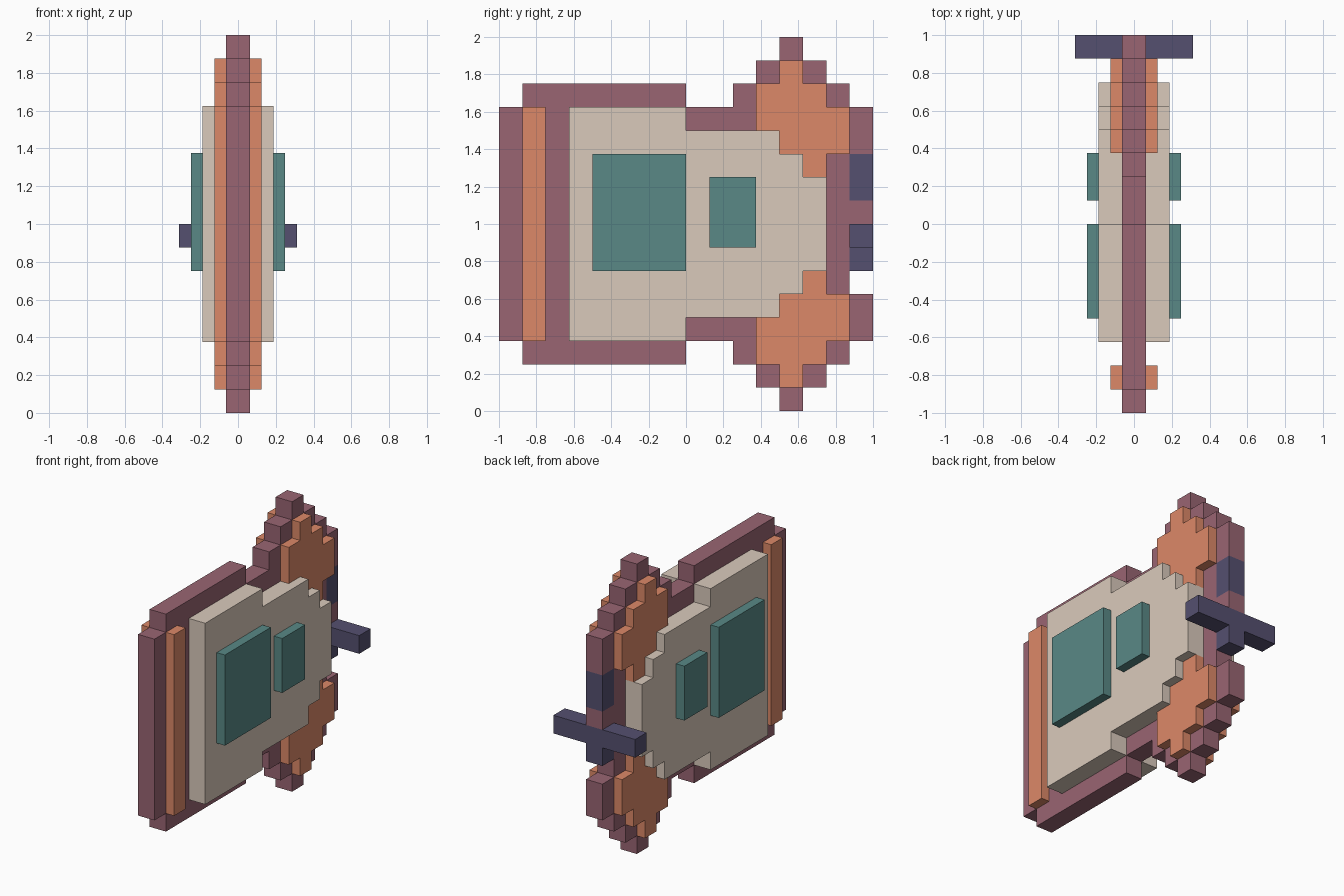
import bpy, bmesh

if "Cube" in bpy.data.objects:
    bpy.data.objects.remove(bpy.data.objects["Cube"])

def material(name, rgb):
    m = bpy.data.materials.new(name)
    m.diffuse_color = (*rgb, 1)
    m.use_nodes = True
    m.node_tree.nodes["Principled BSDF"].inputs["Base Color"].default_value = m.diffuse_color
    return m

PLUM = material("plum", (0.32, 0.13, 0.17))
ORANGE = material("orange", (0.72, 0.25, 0.14))
CREAM = material("cream", (0.70, 0.59, 0.50))
TEAL = material("teal", (0.10, 0.25, 0.24))
NAVY = material("navy", (0.09, 0.08, 0.16))

def slab(name, outline, half, mat):
    """Extrude a (y, z) outline across x from -half to half."""
    bm = bmesh.new()
    face = bm.faces.new([bm.verts.new((-half, y, z)) for y, z in outline])
    ext = bmesh.ops.extrude_face_region(bm, geom=[face])["geom"]
    verts = [v for v in ext if isinstance(v, bmesh.types.BMVert)]
    bmesh.ops.translate(bm, vec=(2 * half, 0, 0), verts=verts)
    bmesh.ops.recalc_face_normals(bm, faces=bm.faces)
    mesh = bpy.data.meshes.new(name)
    bm.to_mesh(mesh)
    bm.free()
    mesh.materials.append(mat)
    ob = bpy.data.objects.new(name, mesh)
    bpy.context.collection.objects.link(ob)
    return ob

def block(name, y0, y1, z0, z1, half, mat):
    return slab(name, [(y0, z0), (y1, z0), (y1, z1), (y0, z1)], half, mat)

def stepped(start, steps):
    """Staircase outline from (y, h) corners: run along y, then change height."""
    y, h = start
    pts = [(y, h)]
    for ny, nh in steps:
        pts += [(ny, h), (ny, nh)]
        h = nh
    return pts

def symmetric(upper):
    """Mirror an upper outline (heights measured from z = 1) downward."""
    return [(y, 1 + h) for y, h in upper] + [(y, 1 - h) for y, h in reversed(upper)]

# Thin core plate forming the outer rim
core = stepped((-1, .625), [(-.875, .75), (0, .625), (.25, .75), (.375, .875),
                            (.5, 1), (.625, .875), (.75, .75), (.875, .625), (1, .375)])
slab("core_plate", symmetric(core + [(.875, .375)]), .0625, PLUM)

# Cream body panel
body = stepped((-.625, .625), [(0, .5), (.5, .375), (.625, .25)]) + [(.75, .25)]
slab("body_panel", symmetric(body), .1875, CREAM)

# Orange front strip and the two rear fins
block("front_strip", -.875, -.75, .375, 1.625, .125, ORANGE)
fin = stepped((.375, .75), [(.5, .875), (.625, .75), (.75, .625), (.875, .375),
                            (.75, .25), (.625, .375), (.5, .5)]) + [(.375, .5)]
for name, s in (("upper_fin", 1), ("lower_fin", -1)):
    slab(name, [(y, 1 + s * h) for y, h in fin], .125, ORANGE)

# Raised teal inlays on both sides
block("large_inlay", -.5, 0, .75, 1.375, .25, TEAL)
block("small_inlay", .125, .375, .875, 1.25, .25, TEAL)

# Rear column and crossbar
block("upper_grip", .875, 1, 1.125, 1.375, .0625, NAVY)
block("grip_joint", .875, 1, 1, 1.125, .0625, PLUM)
block("crossbar", .875, 1, .875, 1, .3125, NAVY)
block("lower_grip", .875, 1, .75, .875, .0625, NAVY)
